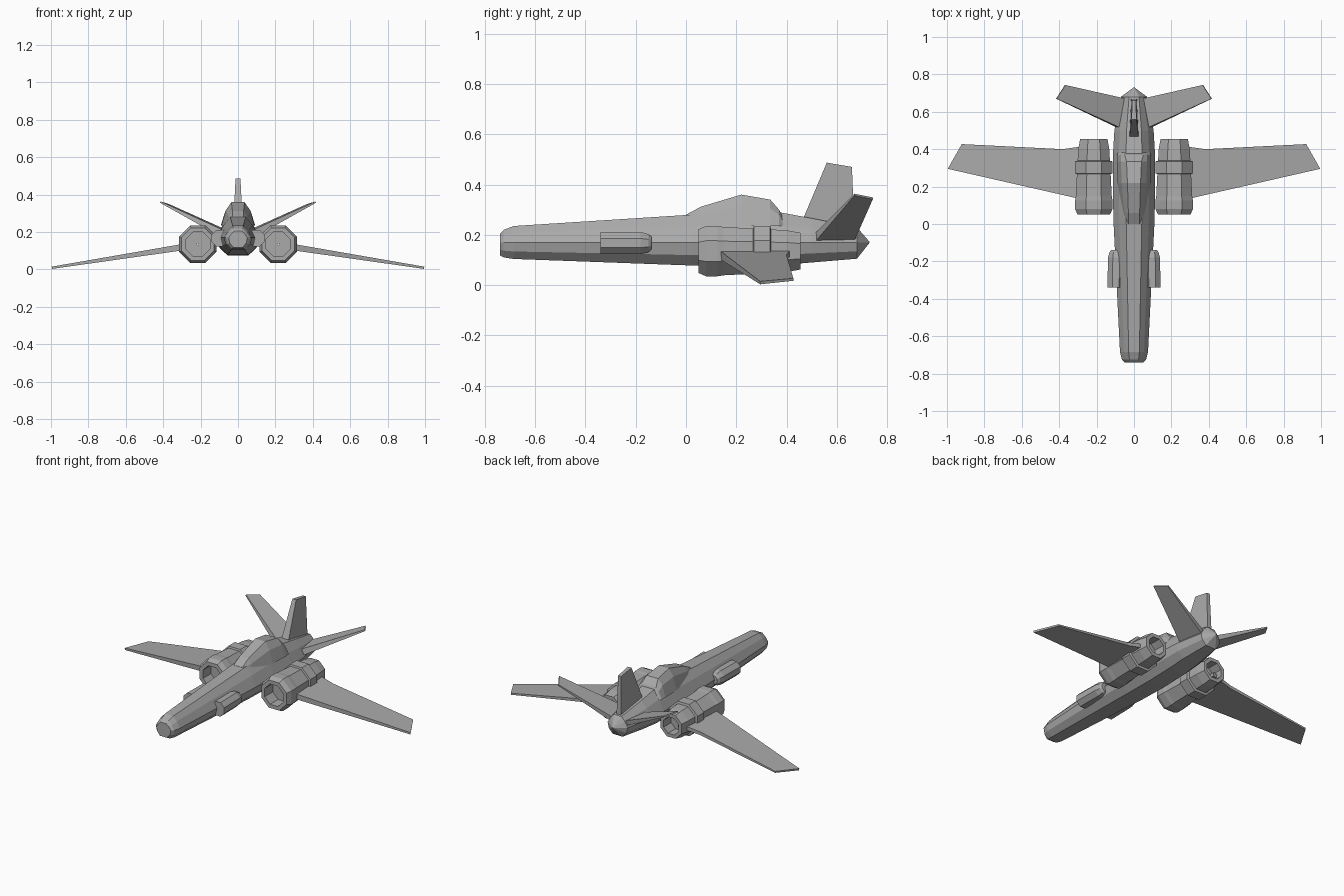
import bpy
import bmesh
from math import cos, sin, pi
from mathutils import Vector

if "Cube" in bpy.data.objects:
    bpy.data.objects.remove(bpy.data.objects["Cube"], do_unlink=True)

grey = bpy.data.materials.new("hull grey")
grey.use_nodes = True
grey.diffuse_color = (0.4, 0.4, 0.4, 1)
grey.node_tree.nodes["Principled BSDF"].inputs["Base Color"].default_value = (0.4, 0.4, 0.4, 1)


def loft(name, rings, closed=False, flip=False):
    """Skin a list of equal-length point rings; cap the ends or join them in a loop."""
    bm = bmesh.new()
    side = -1 if flip else 1
    loops = [[bm.verts.new((side * x, y, z)) for x, y, z in ring] for ring in rings]
    pairs = list(zip(loops, loops[1:]))
    if closed:
        pairs.append((loops[-1], loops[0]))
    else:
        bm.faces.new(loops[0])
        bm.faces.new(loops[-1])
    n = len(loops[0])
    for a, b in pairs:
        for i in range(n):
            j = (i + 1) % n
            bm.faces.new((a[i], a[j], b[j], b[i]))
    bmesh.ops.remove_doubles(bm, verts=bm.verts, dist=0.0005)
    bmesh.ops.recalc_face_normals(bm, faces=bm.faces)
    mesh = bpy.data.meshes.new(name)
    bm.to_mesh(mesh)
    bm.free()
    mesh.materials.append(grey)
    obj = bpy.data.objects.new(name, mesh)
    bpy.context.collection.objects.link(obj)
    return obj


def mirrored(half):
    """Complete a right-hand outline, listed top to bottom, with its mirror image."""
    return half + [(-x, y, z) for x, y, z in reversed(half)]


def octagon(x, y, z, r):
    """Flat-topped octagon facing along y; r is the distance to the flats."""
    r /= cos(pi / 8)
    return [(x + r * cos(pi / 8 + i * pi / 4), y, z + r * sin(pi / 8 + i * pi / 4))
            for i in range(8)]


def fin(name, outline, thickness, normal, flip=False):
    """Tapered plate: outline points each with their own thickness."""
    n = Vector(normal).normalized()
    top = [Vector(p) + n * t / 2 for p, t in zip(outline, thickness)]
    low = [Vector(p) - n * t / 2 for p, t in zip(outline, thickness)]
    return loft(name, [top, low], flip=flip)


# Fuselage: faceted sections of y, half width, top, bottom
MID = 0.17
hull = []
for y, w, top, bot in [(-0.74, 0.05, 0.205, 0.118), (-0.725, 0.065, 0.22, 0.11),
                       (-0.685, 0.075, 0.235, 0.104), (0.02, 0.11, 0.28, 0.078),
                       (0.2, 0.113, 0.288, 0.075), (0.38, 0.112, 0.288, 0.08),
                       (0.5, 0.105, 0.266, 0.09), (0.68, 0.07, 0.23, 0.105),
                       (0.73, 0.002, 0.172, 0.168)]:
    up, down = top - MID, MID - bot
    hull.append(mirrored([(0.38 * w, y, top), (0.72 * w, y, MID + 0.58 * up),
                          (w, y, MID), (0.88 * w, y, MID - 0.55 * down),
                          (0.5 * w, y, bot)]))
loft("fuselage", hull)

# Canopy: y, roof height and half width, shoulder height and half width, sill height and half width
canopy = []
for y, zt, wt, zm, wm, zb, wb in [(0.0, 0.28, 0.03, 0.272, 0.036, 0.26, 0.04),
                                  (0.06, 0.312, 0.03, 0.285, 0.05, 0.25, 0.06),
                                  (0.22, 0.36, 0.035, 0.315, 0.066, 0.235, 0.088),
                                  (0.335, 0.34, 0.04, 0.305, 0.07, 0.235, 0.092),
                                  (0.37, 0.3, 0.05, 0.28, 0.07, 0.235, 0.09),
                                  (0.385, 0.27, 0.05, 0.255, 0.065, 0.235, 0.085)]:
    canopy.append(mirrored([(wt, y, zt), (wm, y, zm), (wb, y, zb)]))
loft("canopy", canopy)

# Upright tail fin
fin("upright_fin", [(0, 0.46, 0.25), (0, 0.56, 0.487), (0, 0.66, 0.47), (0, 0.67, 0.22)],
    [0.05, 0.026, 0.02, 0.03], (1, 0, 0))

for side, flip in (("left", False), ("right", True)):
    # Engine: hollow at both ends, with a dividing wall inside
    ex, ez = 0.215, 0.135
    shell = [(0.05, 0.064), (0.05, 0.087), (0.08, 0.1), (0.125, 0.1), (0.15, 0.096),
             (0.27, 0.09), (0.4, 0.083), (0.455, 0.073), (0.455, 0.052),
             (0.38, 0.052), (0.38, 0.004), (0.13, 0.004), (0.13, 0.064)]
    loft(side + "_engine", [octagon(ex, y, ez, r) for y, r in shell], True, flip)

    # Clamp band around the engine
    band = [(0.265, 0.085), (0.27, 0.1), (0.335, 0.1), (0.34, 0.08)]
    loft(side + "_engine_band", [octagon(ex, y, ez, r) for y, r in band], True, flip)

    # Drooping main wing
    fin(side + "_wing", [(0.24, 0.13, 0.127), (0.29, 0.135, 0.12), (0.995, 0.295, 0.009),
                         (0.92, 0.427, 0.022), (0.38, 0.4, 0.11), (0.24, 0.42, 0.133)],
        [0.036, 0.034, 0.012, 0.01, 0.02, 0.025], (0.16, 0, 1), flip)

    # Raised tail plane
    fin(side + "_tail_plane", [(0.06, 0.505, 0.18), (0.415, 0.67, 0.36),
                               (0.368, 0.743, 0.345), (0.05, 0.67, 0.19)],
        [0.04, 0.008, 0.008, 0.03], (-0.48, 0, 1), flip)

    # Side pod on the forward hull
    pod = [(-0.34, 0.098, 0.044), (-0.18, 0.095, 0.044), (-0.15, 0.095, 0.036),
           (-0.138, 0.095, 0.026)]
    loft(side + "_pod", [octagon(x, y, 0.167, r) for y, x, r in pod], False, flip)
